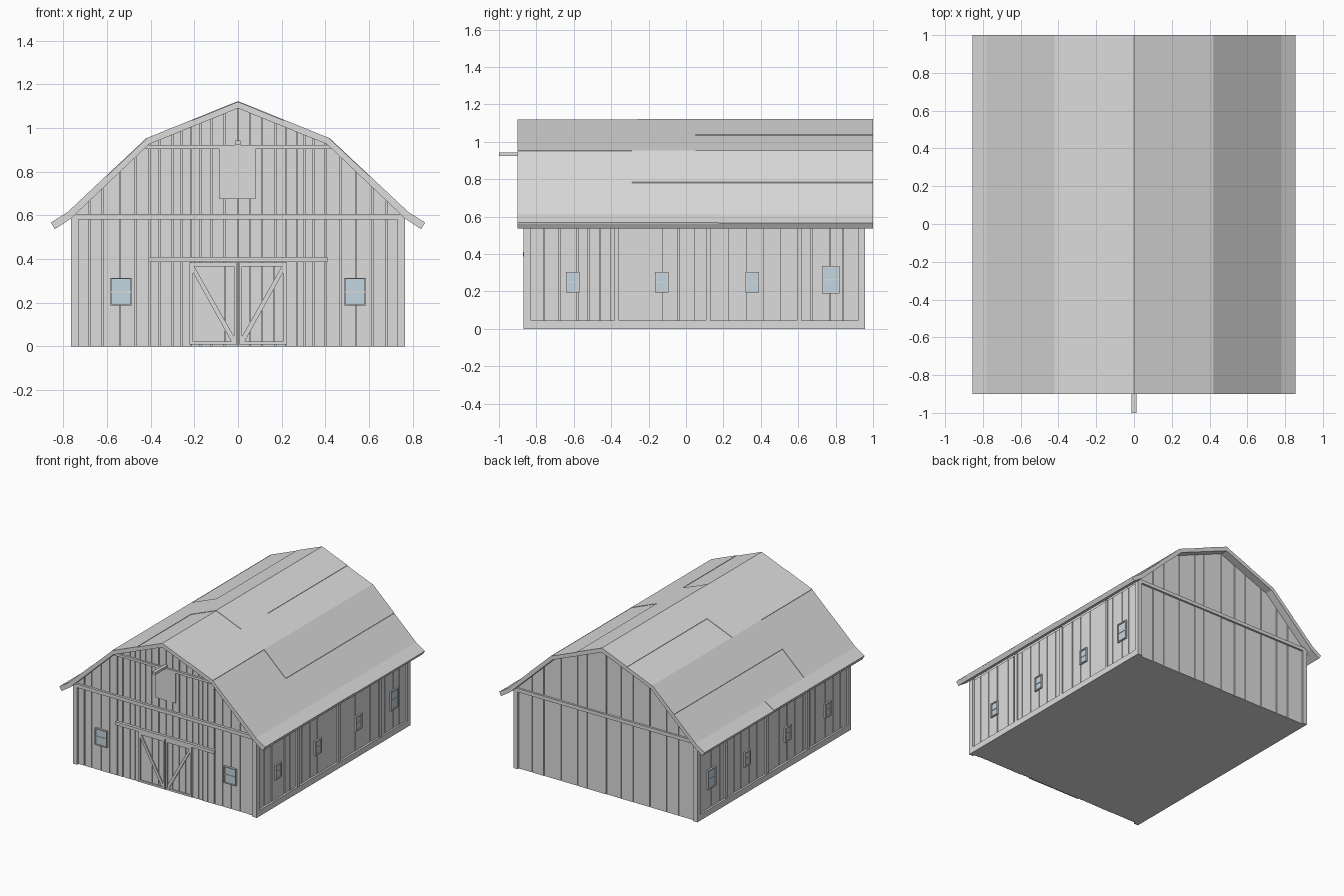
import bpy, bmesh, math, random
from mathutils import Vector

if "Cube" in bpy.data.objects:
    bpy.data.objects.remove(bpy.data.objects["Cube"])

random.seed(4)


def material(name, rgb):
    m = bpy.data.materials.new(name)
    m.diffuse_color = (*rgb, 1)
    m.use_nodes = True
    m.node_tree.nodes["Principled BSDF"].inputs["Base Color"].default_value = m.diffuse_color
    return m


GREY = material("weathered grey", (0.72, 0.72, 0.72))
BLUE = material("pale blue glass", (0.56, 0.67, 0.75))


def finish(name, bm, mat):
    bmesh.ops.recalc_face_normals(bm, faces=bm.faces)
    me = bpy.data.meshes.new(name)
    bm.to_mesh(me)
    bm.free()
    me.materials.append(mat)
    ob = bpy.data.objects.new(name, me)
    bpy.context.collection.objects.link(ob)
    return ob


def add_prism(bm, pts, y0, y1):
    """Extrude an x-z outline from y0 to y1."""
    a = [bm.verts.new((x, y0, z)) for x, z in pts]
    b = [bm.verts.new((x, y1, z)) for x, z in pts]
    bm.faces.new(a)
    bm.faces.new(b[::-1])
    n = len(pts)
    for i in range(n):
        bm.faces.new((a[i], b[i], b[(i + 1) % n], a[(i + 1) % n]))


def add_box(bm, x0, x1, y0, y1, z0, z1):
    add_prism(bm, [(x0, z0), (x1, z0), (x1, z1), (x0, z1)], y0, y1)


def boxes(name, items, mat=GREY):
    bm = bmesh.new()
    for it in items:
        add_box(bm, *it)
    return finish(name, bm, mat)


# Gambrel roof: outer and inner lines of the right half
OUT = [(0, 1.12), (0.42, 0.95), (0.78, 0.612), (0.855, 0.565)]
INN = [(0, 1.09), (0.408, 0.925), (0.765, 0.585), (0.838, 0.537)]


def line_z(line, x):
    x = abs(x)
    for (xa, za), (xb, zb) in zip(line, line[1:]):
        if x <= xb:
            return za + (zb - za) * (x - xa) / (xb - xa)
    return line[-1][1]


def mirror(line):
    return [(-x, z) for x, z in line[:0:-1]] + line


bm = bmesh.new()
add_prism(bm, mirror(OUT) + mirror(INN)[::-1], -0.9, 1.0)
finish("roof", bm, GREY)

# Raised roof sheets (x from, x to, y from, y to), on both slopes
bm = bmesh.new()
for x0, x1, y0, y1 in [(0.0, 0.21, -0.26, 1), (0.21, 0.42, -0.9, 0.05),
                       (0.42, 0.6, -0.29, 1), (0.6, 0.78, -0.9, -0.29),
                       (0.78, 0.855, -0.9, 0.175)]:
    for s in (-1, 1):
        lo = [(s * x, line_z(OUT, x) - 0.002) for x in (x0, x1)]
        hi = [(s * x, line_z(OUT, x) + 0.003) for x in (x1, x0)]
        add_prism(bm, lo + hi, y0, y1)
finish("roof_sheets", bm, GREY)

# Solid core with floor
core = [(-0.742, 0), (0.742, 0)] + [(x, line_z(INN, x) + 0.01) for x in (0.742, 0.408, 0, -0.408, -0.742)]
bm = bmesh.new()
add_prism(bm, core, -0.84, 0.93)
finish("barn_core", bm, GREY)


def gable_boards(name, edges, y_in, y_out):
    """Planks cut to the roof line with thin gaps between them."""
    bm = bmesh.new()
    for a, b in zip(edges, edges[1:]):
        a, b = a + 0.003, b - 0.003
        tops = [b] + [k for k in (0.408, 0, -0.408) if a < k < b] + [a]
        pts = [(a, 0), (b, 0)] + [(x, line_z(INN, x) + 0.005) for x in tops]
        add_prism(bm, pts, y_in, y_out + random.uniform(-0.002, 0.002))
    finish(name, bm, GREY)


gable_boards("front_boards",
             [-0.745, -0.68, -0.62, -0.54, -0.47, -0.405, -0.36, -0.3, -0.26, -0.215, -0.17, -0.12, -0.06,
              0.0, 0.055, 0.11, 0.17, 0.22, 0.27, 0.305, 0.345, 0.4, 0.47, 0.54, 0.615, 0.68, 0.745],
             -0.835, -0.852)
gable_boards("back_boards",
             [-0.745, -0.6, -0.5, -0.36, -0.22, -0.12, 0.0, 0.16, 0.24, 0.38, 0.52, 0.62, 0.745],
             0.925, 0.942)

# Corner posts, gable bands
boxes("corner_posts", [(min(s * 0.73, s * 0.765), max(s * 0.73, s * 0.765), y0, y1, 0, 0.585)
                       for s in (-1, 1) for y0, y1 in ((-0.87, -0.83), (0.92, 0.957))])
boxes("gable_bands", [(-0.765, 0.765, -0.87, -0.84, 0.58, 0.606), (-0.765, 0.765, 0.93, 0.957, 0.58, 0.606),
                      (-0.425, 0.425, -0.866, -0.84, 0.903, 0.921)])

# Sliding doors with frames and braces, on a track
boxes("door_track", [(-0.41, 0.41, -0.872, -0.84, 0.386, 0.41)])
bm = bmesh.new()
panels = []
for s in (-1, 1):
    def span(a, b):
        return (min(s * a, s * b), max(s * a, s * b))
    for k in range(4):
        a = 0.006 + k * 0.0535
        panels.append((*span(a, a + 0.05), -0.858, -0.84, 0.008, 0.38))
    for a, b, z0, z1 in [(0.004, 0.018, 0.008, 0.384), (0.207, 0.222, 0.008, 0.384),
                         (0.018, 0.207, 0.008, 0.022), (0.018, 0.207, 0.366, 0.384)]:
        add_box(bm, *span(a, b), -0.868, -0.85, z0, z1)
    add_prism(bm, [(s * x, z) for x, z in
                   [(0.018, 0.022), (0.03, 0.022), (0.207, 0.34), (0.207, 0.366), (0.2, 0.366), (0.018, 0.045)]],
              -0.866, -0.85)
finish("door_frames", bm, GREY)
boxes("door_panels", panels)

# Hay loft door and hoist beam
boxes("hay_door", [(-0.084, 0.081, -0.861, -0.84, 0.675, 0.903)])
boxes("hoist_beam", [(-0.012, 0.012, -1.0, -0.84, 0.923, 0.942)])

# Side walls: planks, posts, base board
WIN = [(-0.605, 0.036, 0.195, 0.305), (-0.13, 0.036, 0.195, 0.305),
       (0.355, 0.036, 0.195, 0.305), (0.775, 0.047, 0.19, 0.335)]
side_edges = [-0.85, -0.76, -0.675, -0.58, -0.52, -0.46, -0.4, -0.315, -0.22, -0.13, -0.04, 0.05, 0.12,
              0.23, 0.32, 0.42, 0.5, 0.6, 0.67, 0.77, 0.84, 0.94]
for s, side in ((-1, "left"), (1, "right")):
    def sx(a, b):
        return (min(s * a, s * b), max(s * a, s * b))
    boxes(side + "_boards", [(*sx(0.735, 0.751 + random.uniform(-0.002, 0.002)), a + 0.003, b - 0.003, 0, 0.585)
                             for a, b in zip(side_edges, side_edges[1:])])
    boxes(side + "_posts", [(*sx(0.74, 0.762), y - 0.012, y + 0.012, 0.045, 0.585)
                            for y in (-0.37, 0.118, 0.605)])
    boxes(side + "_base_board", [(*sx(0.74, 0.765), -0.85, 0.94, 0, 0.045)])
    frames, glass = [], []
    for y, h, z0, z1 in WIN:
        t, m = 0.008, (z0 + z1) / 2
        frames += [(*sx(0.745, 0.763), y - h, y - h + t, z0, z1), (*sx(0.745, 0.763), y + h - t, y + h, z0, z1),
                   (*sx(0.745, 0.763), y - h + t, y + h - t, z0, z0 + t),
                   (*sx(0.745, 0.763), y - h + t, y + h - t, z1 - t, z1),
                   (*sx(0.745, 0.76), y - h + t, y + h - t, m - 0.003, m + 0.003)]
        glass.append((*sx(0.748, 0.756), y - h + t, y + h - t, z0 + t, z1 - t))
    boxes(side + "_window_frames", frames)
    boxes(side + "_window_glass", glass, BLUE)

# Front windows
frames, glass = [], []
for c in (-0.536, 0.536):
    a, b, t = c - 0.05, c + 0.05, 0.006
    frames += [(a, a + t, -0.866, -0.845, 0.188, 0.314), (b - t, b, -0.866, -0.845, 0.188, 0.314),
               (a + t, b - t, -0.866, -0.845, 0.188, 0.194), (a + t, b - t, -0.866, -0.845, 0.308, 0.314),
               (a + t, b - t, -0.862, -0.845, 0.248, 0.254)]
    glass.append((a + t, b - t, -0.858, -0.85, 0.194, 0.308))
boxes("front_window_frames", frames)
boxes("front_window_glass", glass, BLUE)
